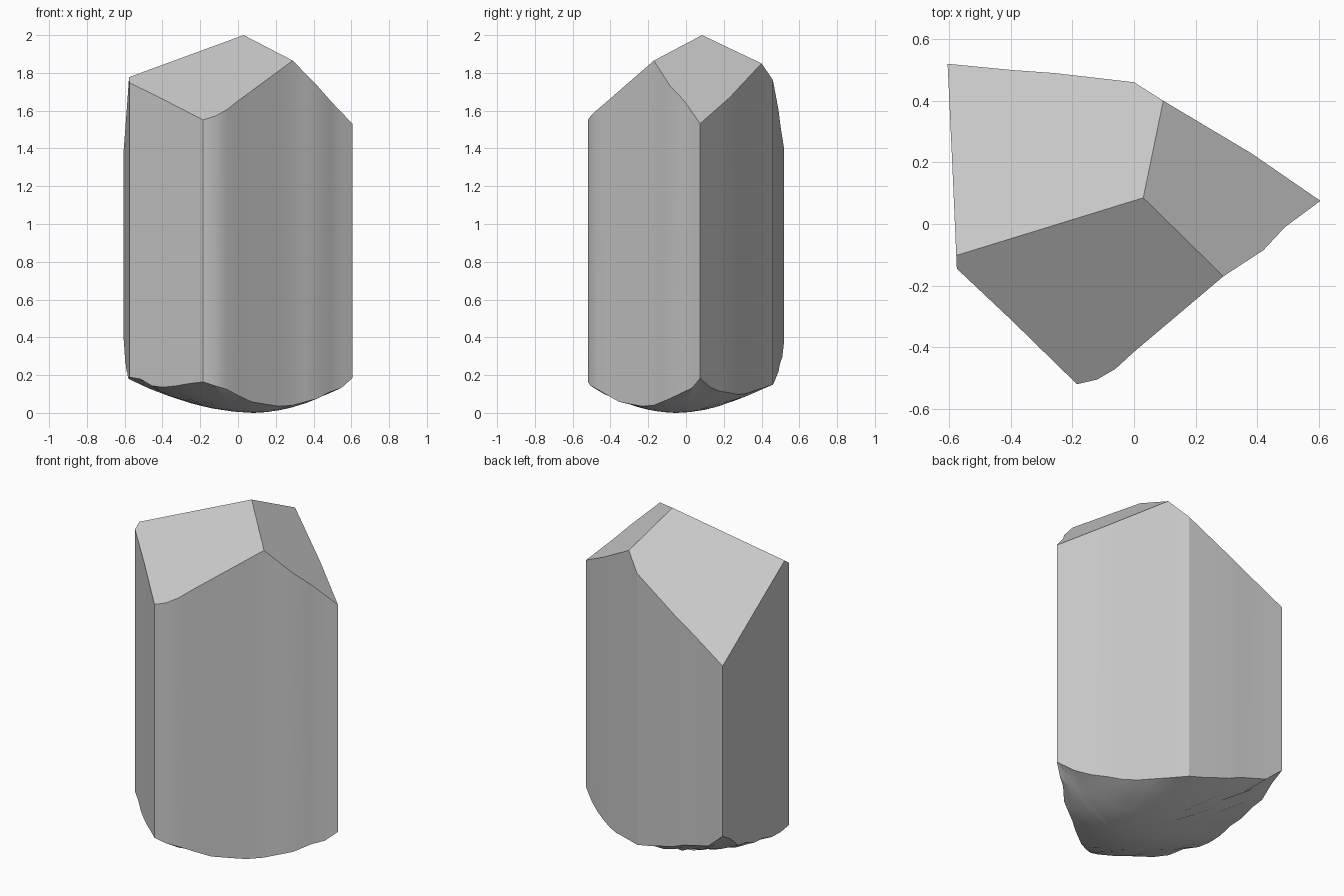
import bpy, bmesh, math, random
from mathutils import Vector

if "Cube" in bpy.data.objects:
    bpy.data.objects.remove(bpy.data.objects["Cube"])

random.seed(4)

# Footprint of the crystal, counter-clockwise
OUTLINE = [(-0.605, 0.52), (-0.59, 0.2), (-0.575, -0.145), (-0.40, -0.31),
           (-0.185, -0.52), (-0.12, -0.505), (-0.06, -0.47), (0.0, -0.415),
           (0.29, -0.17), (0.42, -0.085), (0.49, -0.01), (0.605, 0.075), (0.38, 0.23),
           (0.095, 0.40), (0.0, 0.46), (-0.26, 0.49), (-0.40, 0.50)]
CENTRE = Vector((0.08, -0.05))
RINGS = 6


def refine(points, step=0.09):
    """Split long outline segments so the base can curve."""
    out = []
    for i, p in enumerate(points):
        a, b = Vector(p), Vector(points[(i + 1) % len(points)])
        n = max(1, round((b - a).length / step))
        out += [a.lerp(b, k / n) for k in range(n)]
    return out


def bowl(p):
    """Height of the rounded underside."""
    d = p - CENTRE
    if d.x < 0:
        d.x *= 0.85
    return 0.53 * d.length ** 1.8


bm = bmesh.new()
outline = refine(OUTLINE)
n = len(outline)


def bridge(lower, upper):
    for i in range(n):
        j = (i + 1) % n
        bm.faces.new((lower[i], lower[j], upper[j], upper[i]))


# Rough bowl-shaped underside, then straight walls
centre = bm.verts.new((CENTRE.x, CENTRE.y, 0))
previous = None
for r in range(1, RINGS + 1):
    ring = []
    for p in outline:
        q = CENTRE.lerp(p, r / RINGS)
        z = bowl(q)
        ring.append(bm.verts.new((q.x, q.y, z * random.uniform(0.93, 1.07))))
    if previous:
        bridge(previous, ring)
    else:
        for i in range(n):
            bm.faces.new((centre, ring[(i + 1) % n], ring[i]))
    previous = ring
top = [bm.verts.new((p.x, p.y, 2.6)) for p in outline]
bridge(previous, top)
bm.faces.new(top)

# Three flat cuts meeting at the tip
tip = Vector((0.03, 0.085, 2.0))
ridges = [Vector((-0.57, -0.10, 1.78)), Vector((0.29, -0.17, 1.865)), Vector((0.095, 0.40, 1.85))]
for i in range(3):
    normal = (ridges[i] - tip).cross(ridges[(i + 1) % 3] - tip)
    if normal.z < 0:
        normal.negate()
    cut = bmesh.ops.bisect_plane(bm, geom=bm.verts[:] + bm.edges[:] + bm.faces[:], dist=1e-5,
                                 plane_co=tip, plane_no=normal.normalized(), clear_outer=True)
    rim = [e for e in cut["geom_cut"] if isinstance(e, bmesh.types.BMEdge) and e.is_boundary]
    bmesh.ops.holes_fill(bm, edges=rim, sides=0)

bmesh.ops.recalc_face_normals(bm, faces=bm.faces[:])
mesh = bpy.data.meshes.new("crystal")
bm.to_mesh(mesh)
bm.free()
crystal = bpy.data.objects.new("crystal", mesh)
bpy.context.collection.objects.link(crystal)
bpy.context.view_layer.objects.active = crystal
crystal.select_set(True)
bpy.ops.object.shade_smooth_by_angle(angle=math.radians(25))
